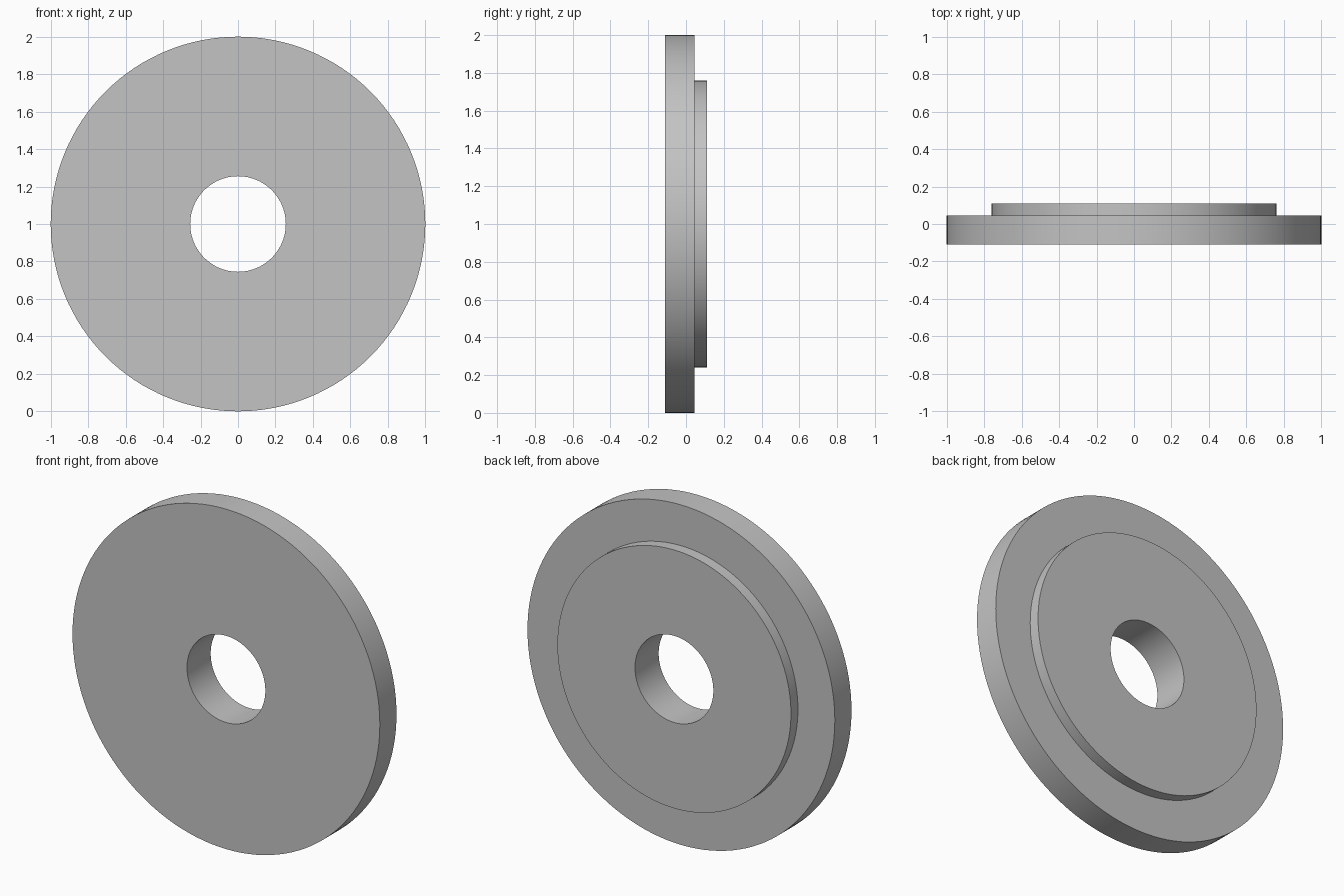
import bpy, bmesh
from math import cos, sin, tau

cube = bpy.data.objects.get("Cube")
if cube:
    bpy.data.objects.remove(cube, do_unlink=True)

SEGMENTS = 128
BORE, HUB, RIM = 0.255, 0.76, 1.0
FRONT, STEP, BACK = -0.11, 0.045, 0.11

# Plain grey material
grey = bpy.data.materials.new("plain grey")
grey.use_nodes = True
colour = (0.55, 0.55, 0.55, 1)
grey.diffuse_color = colour
grey.node_tree.nodes["Principled BSDF"].inputs["Base Color"].default_value = colour


def lathe(name, profile, material):
    """Turn a closed (radius, y) profile around the y axis."""
    bm = bmesh.new()
    rings = []
    for i in range(SEGMENTS):
        a = tau * i / SEGMENTS
        rings.append([bm.verts.new((r * cos(a), y, r * sin(a))) for r, y in profile])
    count = len(profile)
    for i, ring in enumerate(rings):
        following = rings[(i + 1) % SEGMENTS]
        for j in range(count):
            k = (j + 1) % count
            bm.faces.new((ring[j], ring[k], following[k], following[j]))
    bmesh.ops.recalc_face_normals(bm, faces=bm.faces)
    mesh = bpy.data.meshes.new(name)
    bm.to_mesh(mesh)
    bm.free()
    mesh.materials.append(material)
    obj = bpy.data.objects.new(name, mesh)
    bpy.context.collection.objects.link(obj)
    bpy.ops.object.select_all(action="DESELECT")
    obj.select_set(True)
    bpy.context.view_layer.objects.active = obj
    bpy.ops.object.shade_smooth_by_angle()
    return obj


# Bored disc with a raised hub step on the back
disc = lathe("stepped_disc", [
    (BORE, FRONT), (RIM, FRONT), (RIM, STEP),
    (HUB, STEP), (HUB, BACK), (BORE, BACK),
], grey)
disc.location.z = RIM
